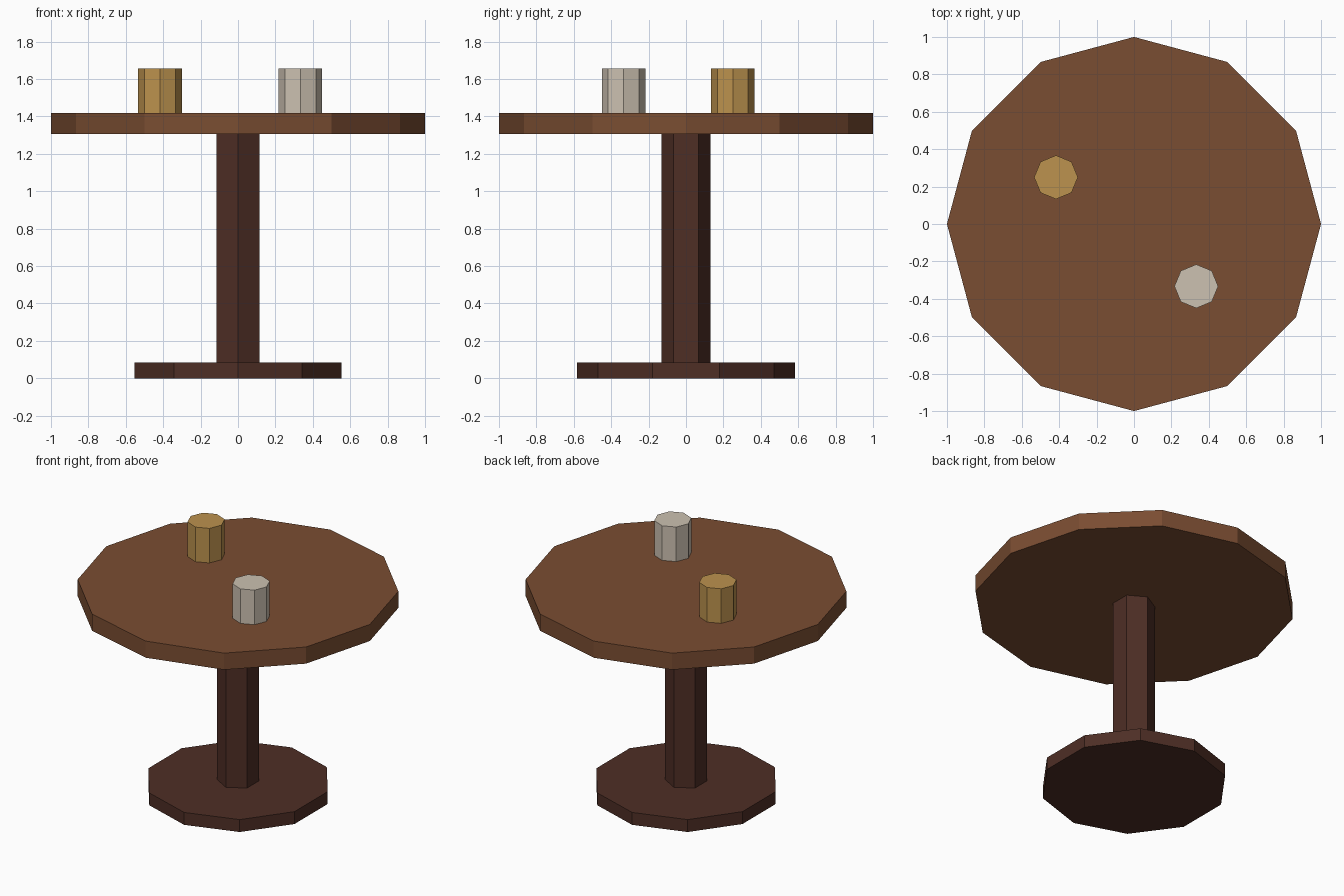
import bpy
import math

if "Cube" in bpy.data.objects:
    bpy.data.objects.remove(bpy.data.objects["Cube"])


def material(name, rgb):
    # sRGB 0-255 to linear diffuse colour
    lin = [((c / 255 + 0.055) / 1.055) ** 2.4 for c in rgb]
    m = bpy.data.materials.new(name)
    m.diffuse_color = (*lin, 1)
    m.use_nodes = True
    m.node_tree.nodes["Principled BSDF"].inputs["Base Color"].default_value = m.diffuse_color
    return m


def prism(name, sides, radius, z0, z1, mat, x=0, y=0):
    # Upright flat-sided cylinder with a corner on the y axis
    bpy.ops.mesh.primitive_cylinder_add(
        vertices=sides, radius=radius, depth=z1 - z0, location=(x, y, (z0 + z1) / 2))
    ob = bpy.context.object
    ob.name = name
    ob.data.materials.append(mat)
    return ob


top_wood = material("warm brown wood", (122, 77, 50))
dark_wood = material("dark brown wood", (78, 46, 37))
brass = material("brass", (188, 146, 78))
pewter = material("pale pewter", (204, 193, 177))

# Pedestal
prism("base", 10, 0.583, 0, 0.085, dark_wood)
prism("column", 6, 0.132, 0.085, 1.305, dark_wood)

# Round top
prism("table_top", 12, 1.0, 1.305, 1.419, top_wood)

# Cups on the table
prism("brass_cup", 8, 0.117, 1.419, 1.656, brass, -0.417, 0.25)
prism("pewter_cup", 8, 0.117, 1.419, 1.656, pewter, 0.333, -0.333)
